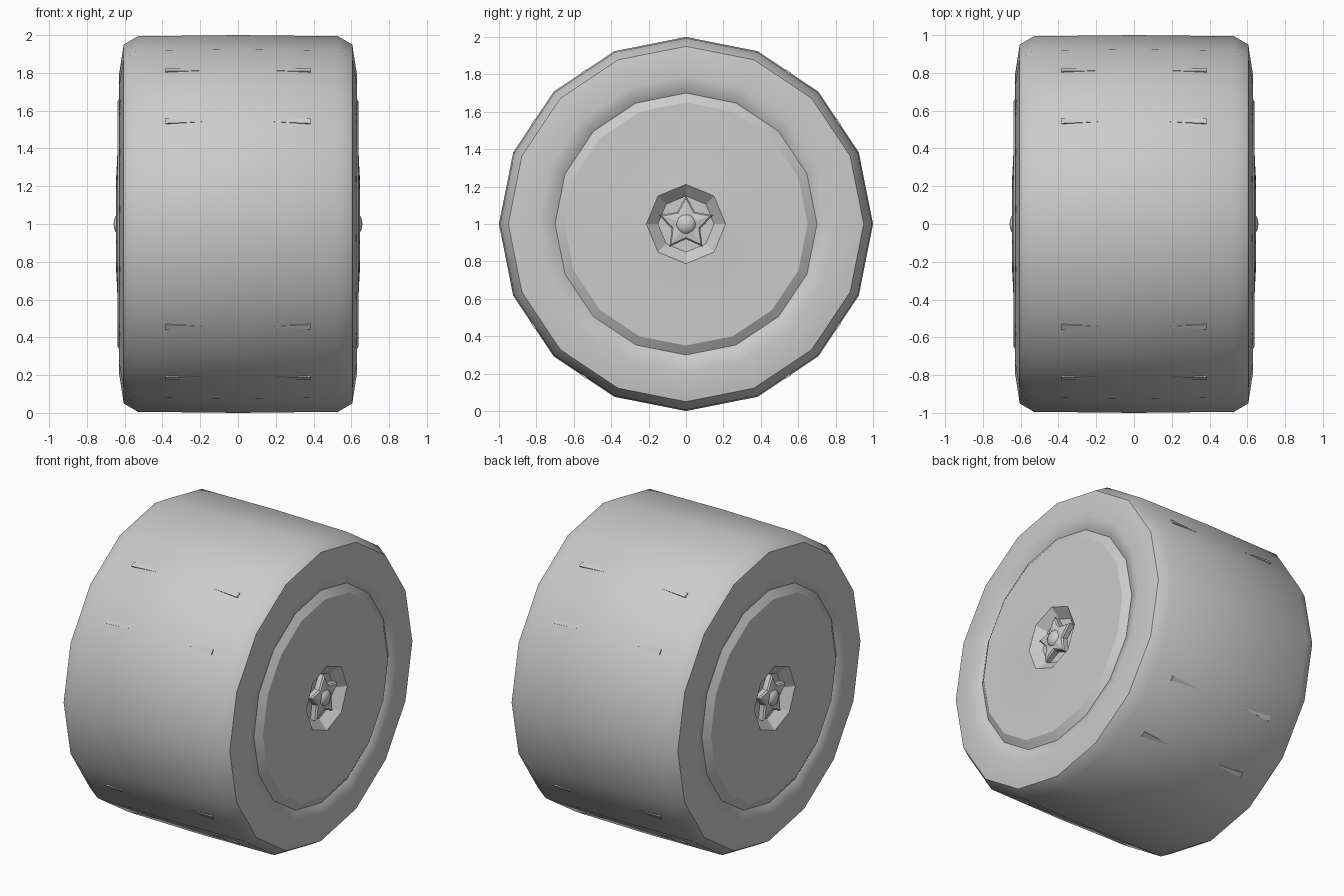
import bpy, bmesh
from math import sin, cos, pi, radians

if "Cube" in bpy.data.objects:
    bpy.data.objects.remove(bpy.data.objects["Cube"])

SEG = 16


def finish(name, bm, angle=None):
    bmesh.ops.recalc_face_normals(bm, faces=bm.faces)
    me = bpy.data.meshes.new(name)
    bm.to_mesh(me)
    bm.free()
    ob = bpy.data.objects.new(name, me)
    bpy.context.collection.objects.link(ob)
    if angle:
        bpy.ops.object.select_all(action='DESELECT')
        ob.select_set(True)
        bpy.context.view_layer.objects.active = ob
        bpy.ops.object.shade_smooth_by_angle(angle=radians(angle))
    return ob


def point(x, r, a):
    return (x, r * sin(a), 1 + r * cos(a))


def revolve(name, profile, angle, octagon_below=0, cap=False):
    """Spin (x, r) points round the axle; small rings become octagons."""
    bm = bmesh.new()
    rings = []
    for x, r in profile:
        ring = []
        for i in range(SEG):
            k = cos(pi / 8) if r < octagon_below and i % 2 else 1
            ring.append(bm.verts.new(point(x, r * k, 2 * pi * i / SEG)))
        rings.append(ring)
    for a, b in zip(rings, rings[1:]):
        for i in range(SEG):
            j = (i + 1) % SEG
            bm.faces.new((a[i], a[j], b[j], b[i]))
    if cap:
        bm.faces.new(rings[-1])
    return finish(name, bm, angle)


# Tyre: flat tread, rounded shoulders, sidewalls dipping towards the rim
half = [(0.53, 0.994), (0.605, 0.95), (0.63, 0.79), (0.605, 0.70), (0.56, 0.66)]
revolve("tyre", [(-x, r) for x, r in reversed(half)] + [(0, 1.0)] + half, 50)

for side, label in ((1, "right"), (-1, "left")):
    # Rim: raised bevel, shallow cone and octagonal hub recess
    rim = [(0.57, 0.705), (0.605, 0.70), (0.637, 0.65), (0.637, 0.42),
           (0.641, 0.32), (0.647, 0.212), (0.59, 0.15)]
    revolve("rim_" + label, [(side * x, r) for x, r in rim], 25, 0.25, True)

    # Star-shaped wheel nut: outline, bevelled edge, raised centre
    bm = bmesh.new()
    layers = []
    for x, outer, inner in ((0.588, 0.15, 0.08), (0.622, 0.15, 0.08),
                            (0.632, 0.135, 0.072)):
        layers.append([bm.verts.new(point(side * x, inner if i % 2 else outer, pi * i / 5))
                       for i in range(10)])
    tip = bm.verts.new((side * 0.645, 0, 1))
    for a, b in zip(layers, layers[1:]):
        for i in range(10):
            j = (i + 1) % 10
            bm.faces.new((a[i], a[j], b[j], b[i]))
    for i in range(10):
        bm.faces.new((layers[-1][i], layers[-1][(i + 1) % 10], tip))
    bm.faces.new(layers[0])
    finish("star_nut_" + label, bm)

    # Domed centre cap
    dome = [(0.63, 0.055), (0.645, 0.047), (0.655, 0.025), (0.658, 0.008)]
    revolve("centre_cap_" + label, [(side * x, r) for x, r in dome], 60, 0, True)

    # Thin tread wedges tapering towards the middle of the tread
    bm = bmesh.new()
    for q in range(4):
        for offset in (33.75, 56.25):
            a = radians(offset + 90 * q)
            w = 0.017
            base = [bm.verts.new(point(side * 0.385, r, a + s * w))
                    for s, r in ((-1, 0.975), (1, 0.975), (1, 0.984), (-1, 0.984))]
            end = bm.verts.new(point(side * 0.15, 0.978, a))
            bm.faces.new(base)
            for i in range(4):
                bm.faces.new((base[i], base[(i + 1) % 4], end))
    finish("tread_wedges_" + label, bm)
